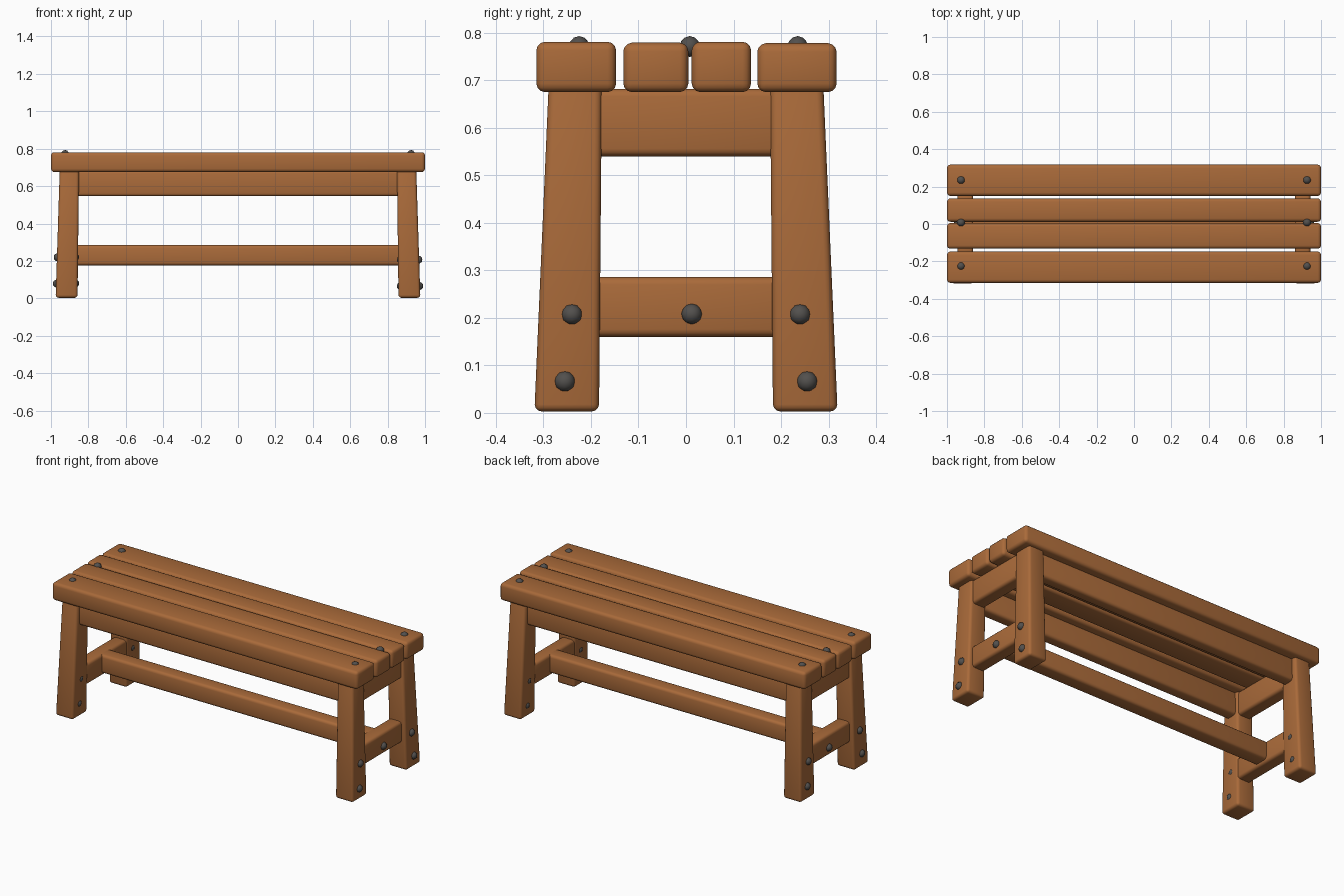
import bpy, bmesh, math
from mathutils import Matrix

if "Cube" in bpy.data.objects:
    bpy.data.objects.remove(bpy.data.objects["Cube"])


def material(name, col):
    m = bpy.data.materials.new(name)
    m.diffuse_color = (*col, 1)
    m.use_nodes = True
    m.node_tree.nodes["Principled BSDF"].inputs["Base Color"].default_value = m.diffuse_color
    return m


WOOD = material("warm brown wood", (0.40, 0.145, 0.042))
IRON = material("dark iron", (0.085, 0.08, 0.075))


def finish(name, bm, mat):
    bmesh.ops.recalc_face_normals(bm, faces=bm.faces)
    me = bpy.data.meshes.new(name)
    bm.to_mesh(me)
    bm.free()
    me.materials.append(mat)
    ob = bpy.data.objects.new(name, me)
    bpy.context.collection.objects.link(ob)
    bpy.context.view_layer.objects.active = ob
    ob.select_set(True)
    bpy.ops.object.shade_smooth_by_angle(angle=math.radians(40))
    ob.select_set(False)
    return ob


def beam(name, z0, z1, bottom, top=None, bevel=0.016):
    """Rounded timber: bottom/top are (x0, x1, y0, y1) rectangles at z0 and z1."""
    bm = bmesh.new()
    rings = []
    for z, (x0, x1, y0, y1) in ((z0, bottom), (z1, top or bottom)):
        rings.append([bm.verts.new(p) for p in
                      ((x0, y0, z), (x1, y0, z), (x1, y1, z), (x0, y1, z))])
    lo, hi = rings
    bm.faces.new(lo[::-1])
    bm.faces.new(hi)
    for i in range(4):
        j = (i + 1) % 4
        bm.faces.new((lo[i], lo[j], hi[j], hi[i]))
    bmesh.ops.bevel(bm, geom=bm.edges[:], offset=bevel, segments=3,
                    profile=0.5, affect='EDGES')
    return finish(name, bm, WOOD)


def bolt(name, x, y, z, r=0.022):
    bm = bmesh.new()
    bmesh.ops.create_icosphere(bm, subdivisions=2, radius=r,
                               matrix=Matrix.Translation((x, y, z)))
    return finish(name, bm, IRON)


# Seat planks
for i, (y0, y1, zt) in enumerate(((-0.315, -0.147, 0.781), (-0.132, 0.005, 0.779),
                                  (0.012, 0.137, 0.781), (0.150, 0.317, 0.778))):
    beam(f"seat_plank_{i + 1}", 0.675, zt, (-1, 1, y0, y1), bevel=0.018)

for sx, side in ((-1, "left"), (1, "right")):
    # Tapered, splayed legs
    for sy, end in ((-1, "front"), (1, "back")):
        def rect(xa, xb, ya, yb):
            xs, ys = sorted((sx * xa, sx * xb)), sorted((sy * ya, sy * yb))
            return (*xs, *ys)
        beam(f"{end}_{side}_leg", 0.003, 0.69, rect(0.858, 0.975, 0.183, 0.319),
             rect(0.850, 0.953, 0.177, 0.289), bevel=0.015)
        # Leg bolts, outside and inside
        for y, z in ((0.24, 0.207), (0.255, 0.066)):
            zz = z + (0.013 if sx < 0 else 0)
            out = 0.975 - 0.032 * zz - 0.004
            bolt(f"{end}_{side}_outer_bolt", sx * out, sy * y, zz)
            bolt(f"{end}_{side}_inner_bolt", sx * 0.871, sy * y, zz)

    # End rails
    x0, x1 = sorted((sx * 0.86, sx * 0.943))
    beam(f"{side}_upper_end_rail", 0.54, 0.682, (x0, x1, -0.2, 0.2))
    beam(f"{side}_lower_end_rail", 0.16, 0.286, (x0, x1, -0.2, 0.2))
    bolt(f"{side}_rail_bolt", sx * 0.941, 0.012, 0.208)

    # Seat bolts
    for y in (-0.225, 0.008, 0.235):
        bolt(f"{side}_seat_bolt", sx * 0.925, y, 0.771)

# Long aprons under the seat
for sy, end in ((-1, "front"), (1, "back")):
    y0, y1 = sorted((sy * 0.195, sy * 0.265))
    beam(f"{end}_apron", 0.546, 0.684, (-0.875, 0.875, y0, y1))

# Long central stretcher between the end rails
beam("stretcher", 0.176, 0.285, (-0.885, 0.885, -0.045, 0.045))
